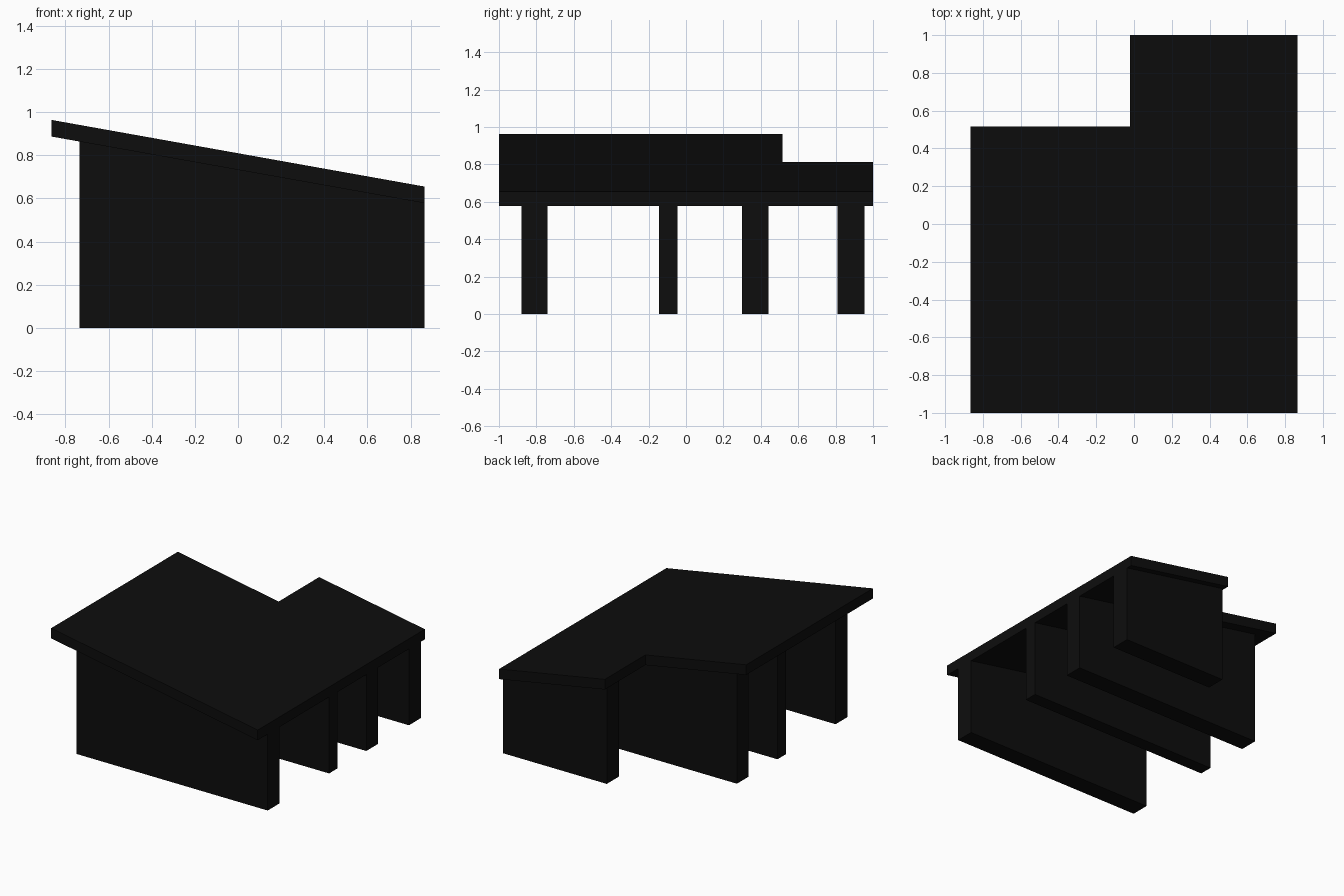
import bpy, bmesh
from mathutils import Vector

if "Cube" in bpy.data.objects:
    bpy.data.objects.remove(bpy.data.objects["Cube"])

X0, X1 = -0.865, 0.865      # roof ends
Z0, Z1 = 0.964, 0.655       # roof top height at each end
THICK = 0.077

black = bpy.data.materials.new("black")
black.diffuse_color = (0.004, 0.004, 0.004, 1)
black.use_nodes = True
black.node_tree.nodes["Principled BSDF"].inputs["Base Color"].default_value = black.diffuse_color


def roof_z(x):
    return Z0 + (x - X0) / (X1 - X0) * (Z1 - Z0)


def prism(name, points, offset):
    """Extrude a planar outline by an offset vector."""
    bm = bmesh.new()
    face = bm.faces.new([bm.verts.new(p) for p in points])
    ext = bmesh.ops.extrude_face_region(bm, geom=[face])
    verts = [g for g in ext["geom"] if isinstance(g, bmesh.types.BMVert)]
    bmesh.ops.translate(bm, vec=Vector(offset), verts=verts)
    bmesh.ops.recalc_face_normals(bm, faces=bm.faces)
    mesh = bpy.data.meshes.new(name)
    bm.to_mesh(mesh)
    bm.free()
    mesh.materials.append(black)
    obj = bpy.data.objects.new(name, mesh)
    bpy.context.collection.objects.link(obj)
    return obj


# Sloping L-shaped roof slab
outline = [(X0, -1), (X1, -1), (X1, 1), (-0.02, 1), (-0.02, 0.515), (X0, 0.515)]
prism("roof", [(x, y, roof_z(x)) for x, y in outline], (0, 0, -THICK))

# Parallel walls reaching up to the roof underside: left end, near y, far y
walls = {
    "front_wall": (-0.735, -0.88, -0.74),
    "thin_inner_wall": (-0.735, -0.145, -0.045),
    "inner_wall": (-0.735, 0.30, 0.44),
    "back_wall": (-0.005, 0.81, 0.955),
}
for name, (left, y0, y1) in walls.items():
    profile = [(left, y0, 0), (X1, y0, 0),
               (X1, y0, roof_z(X1) - THICK), (left, y0, roof_z(left) - THICK)]
    prism(name, profile, (0, y1 - y0, 0))
